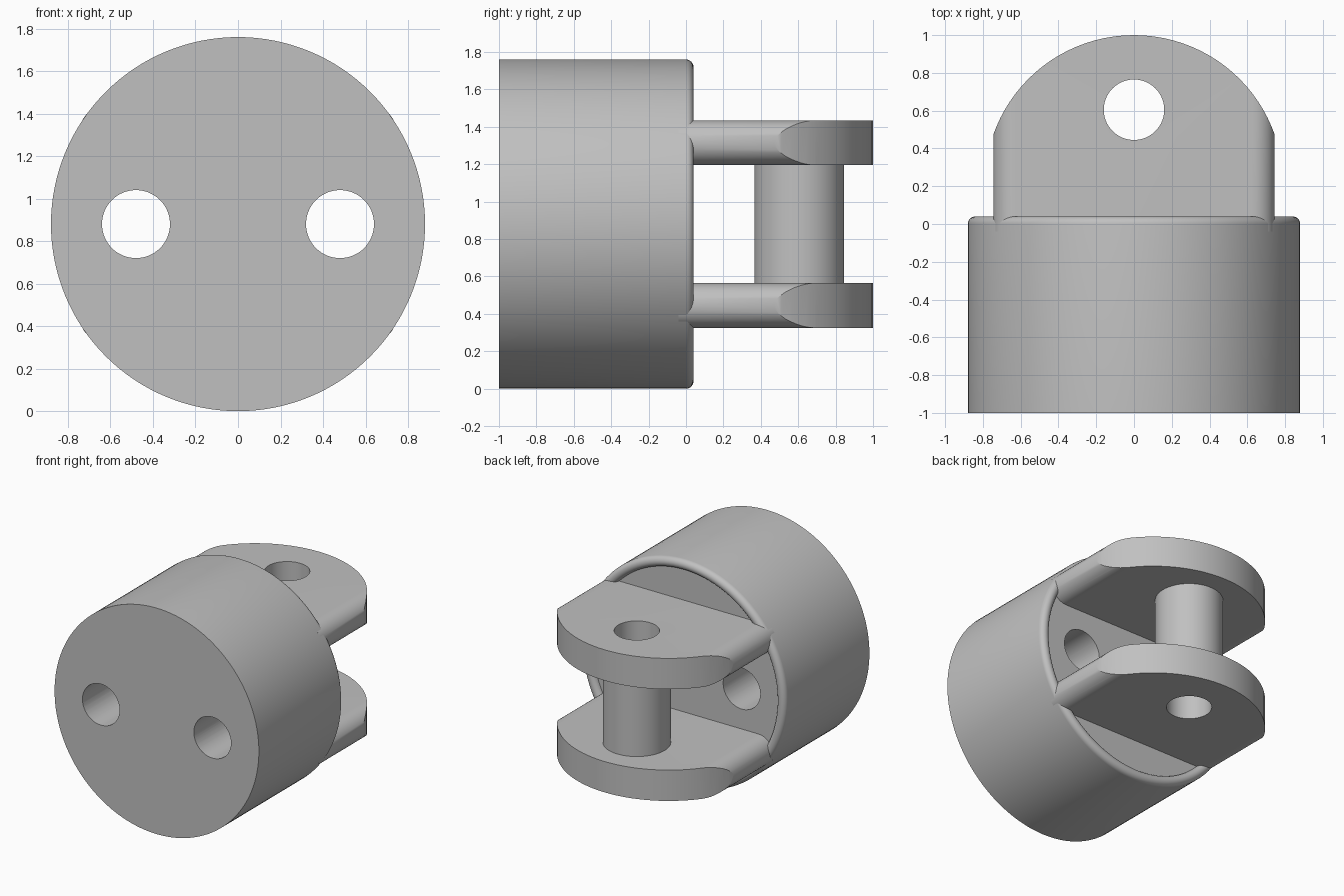
import bpy, bmesh, math
from mathutils import Vector

if "Cube" in bpy.data.objects:
    bpy.data.objects.remove(bpy.data.objects["Cube"], do_unlink=True)

MID = 0.88      # height of the body axis
PIN_Y = 0.605   # position of the cross pin

grey = bpy.data.materials.new("plain grey")
grey.use_nodes = True
grey.diffuse_color = (0.53, 0.53, 0.53, 1)
grey.node_tree.nodes["Principled BSDF"].inputs["Base Color"].default_value = grey.diffuse_color


def finish(bm, name):
    bmesh.ops.remove_doubles(bm, verts=bm.verts, dist=1e-5)
    bmesh.ops.recalc_face_normals(bm, faces=bm.faces)
    mesh = bpy.data.meshes.new(name)
    bm.to_mesh(mesh)
    bm.free()
    mesh.materials.append(grey)
    ob = bpy.data.objects.new(name, mesh)
    bpy.context.collection.objects.link(ob)
    return ob


def extrude(points, offset, name):
    bm = bmesh.new()
    face = bm.faces.new([bm.verts.new(p) for p in points])
    out = bmesh.ops.extrude_face_region(bm, geom=[face], use_keep_orig=True)
    moved = [v for v in out["geom"] if isinstance(v, bmesh.types.BMVert)]
    bmesh.ops.translate(bm, verts=moved, vec=offset)
    return finish(bm, name)


def arc(cx, cy, r, start, end, n):
    angles = [math.radians(start + (end - start) * i / n) for i in range(n + 1)]
    return [(cx + r * math.cos(a), cy + r * math.sin(a)) for a in angles]


def disc(x, y, r, n=96):
    return arc(x, y, r, 0, 360, n)[:-1]


def upright(x, y, r, bottom, top, name):
    return extrude([(px, py, bottom) for px, py in disc(x, y, r)], (0, 0, top - bottom), name)


def activate(ob):
    bpy.ops.object.select_all(action='DESELECT')
    ob.select_set(True)
    bpy.context.view_layer.objects.active = ob


def boolean(ob, tool, operation):
    tool.hide_render = True
    mod = ob.modifiers.new("cut", 'BOOLEAN')
    mod.operation, mod.object, mod.solver = operation, tool, 'EXACT'
    activate(ob)
    bpy.ops.object.modifier_apply(modifier=mod.name)
    bpy.data.objects.remove(tool, do_unlink=True)


def smooth(ob):
    activate(ob)
    bpy.ops.object.shade_smooth_by_angle(angle=math.radians(30))


# Round body with a raised, rounded lip around its back face
profile = [(0, -1), (0.88, -1)] + arc(0.84, 0, 0.04, 0, 180, 12) + [(0, 0)]
bm = bmesh.new()
verts = [bm.verts.new((r, y, MID)) for r, y in profile]
edges = [bm.edges.new(pair) for pair in zip(verts, verts[1:])]
bmesh.ops.spin(bm, geom=verts + edges, cent=(0, 0, MID), axis=(0, 1, 0),
               angle=math.tau, steps=128, use_merge=True)
body = finish(bm, "body")

# Two through holes in the body
for x in (-0.48, 0.48):
    ring = [(px, -1.2, pz) for px, pz in disc(x, MID, 0.16, 64)]
    boolean(body, extrude(ring, (0, 1.5, 0), "body_hole"), 'DIFFERENCE')
smooth(body)

# Upper and lower lugs: rounded sides, curved end, pin hole
for name, z in (("upper_lug", MID + 0.435), ("lower_lug", MID - 0.435)):
    section = arc(0.625, z, 0.12, -90, 90, 20) + arc(-0.625, z, 0.12, 90, 270, 20)
    lug = extrude([(px, -0.04, pz) for px, pz in section], (0, 1.3, 0), name)
    boolean(lug, upright(0, 0.21, 0.79, z - 0.3, z + 0.3, "end_shape"), 'INTERSECT')
    boolean(lug, upright(0, PIN_Y, 0.16, z - 0.3, z + 0.3, "pin_hole"), 'DIFFERENCE')
    smooth(lug)

# Hollow pin between the lugs
pin = upright(0, PIN_Y, 0.24, MID - 0.315, MID + 0.315, "cross_pin")
boolean(pin, upright(0, PIN_Y, 0.16, 0.2, 1.6, "pin_bore"), 'DIFFERENCE')
smooth(pin)
